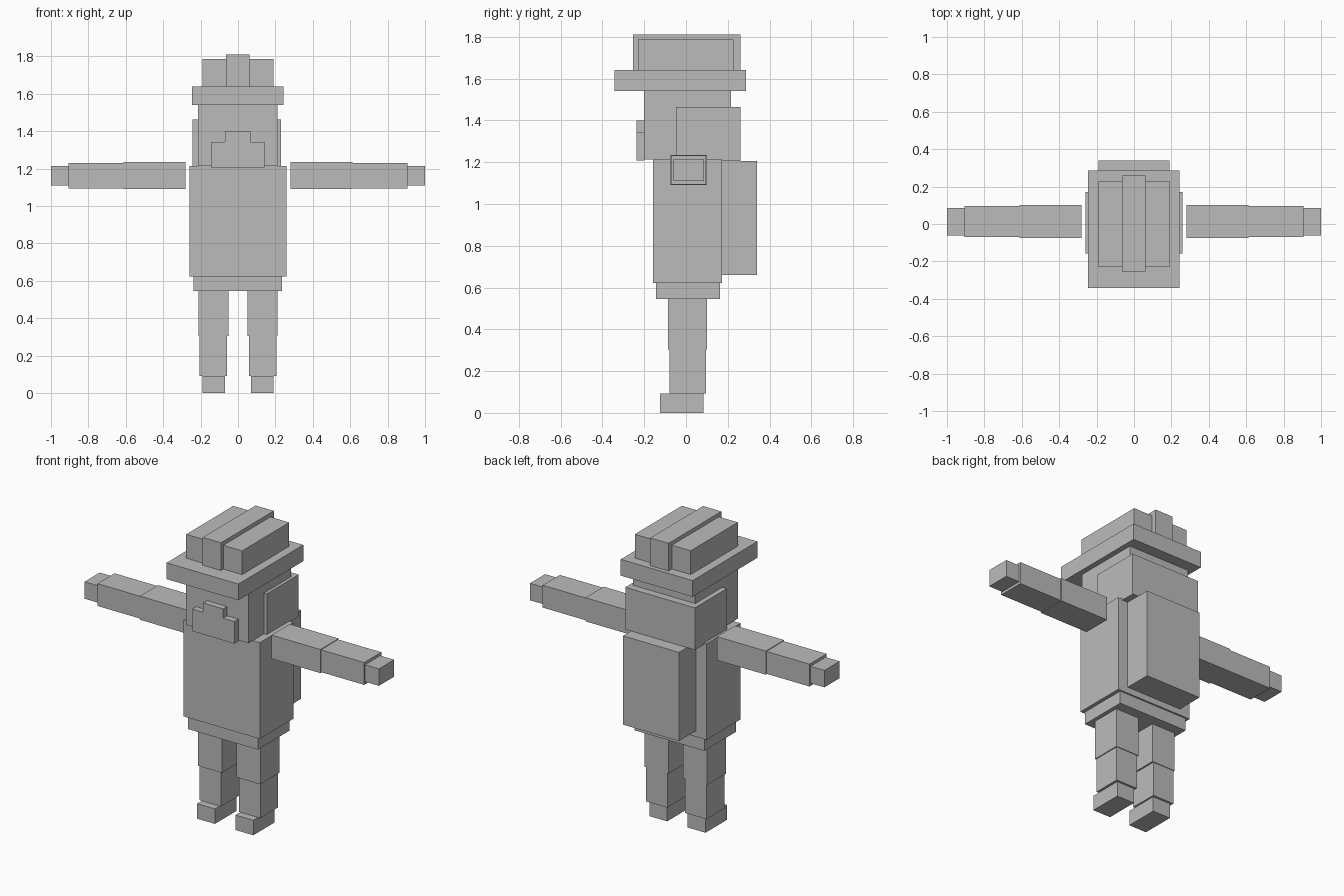
import bpy, bmesh

if "Cube" in bpy.data.objects:
    bpy.data.objects.remove(bpy.data.objects["Cube"])

grey = bpy.data.materials.new("plain grey")
grey.diffuse_color = (0.5, 0.5, 0.5, 1)
grey.use_nodes = True
grey.node_tree.nodes["Principled BSDF"].inputs["Base Color"].default_value = grey.diffuse_color


def finish(name, bm):
    mesh = bpy.data.meshes.new(name)
    bmesh.ops.recalc_face_normals(bm, faces=bm.faces)
    bm.to_mesh(mesh)
    bm.free()
    mesh.materials.append(grey)
    obj = bpy.data.objects.new(name, mesh)
    bpy.context.collection.objects.link(obj)
    return obj


def box(name, x, y, z):
    """Box spanning the (low, high) range on each axis."""
    bm = bmesh.new()
    bmesh.ops.create_cube(bm, size=1)
    for v in bm.verts:
        for i, (lo, hi) in enumerate((x, y, z)):
            v.co[i] = hi if v.co[i] > 0 else lo
    return finish(name, bm)


def pair(name, x, y, z):
    """Matching boxes on the right and left sides."""
    box(name + "_right", x, y, z)
    box(name + "_left", (-x[1], -x[0]), y, z)


# Torso and backpack
box("torso", (-0.26, 0.258), (-0.157, 0.172), (0.622, 1.213))
box("hips", (-0.238, 0.236), (-0.144, 0.162), (0.545, 0.622))
box("backpack", (-0.19, 0.19), (0.172, 0.34), (0.66, 1.205))

# Head and hair
box("head", (-0.213, 0.21), (-0.2, 0.215), (1.213, 1.54))
box("back_hair", (-0.244, 0.229), (-0.048, 0.262), (1.205, 1.463))

# Beard with stepped outline
bm = bmesh.new()
outline = [(-0.144, 1.207), (0.142, 1.207), (0.142, 1.343), (0.066, 1.343),
           (0.066, 1.4), (-0.07, 1.4), (-0.07, 1.343), (-0.144, 1.343)]
face = bm.faces.new([bm.verts.new((x, -0.238, z)) for x, z in outline])
ext = bmesh.ops.extrude_face_region(bm, geom=[face], use_keep_orig=True)
for v in ext["geom"]:
    if isinstance(v, bmesh.types.BMVert):
        v.co.y = -0.2
finish("beard", bm)

# Hat
box("hat_brim", (-0.245, 0.243), (-0.343, 0.286), (1.54, 1.64))
box("hat_crown", (-0.191, 0.189), (-0.23, 0.227), (1.64, 1.786))
box("hat_crest", (-0.063, 0.061), (-0.253, 0.26), (1.64, 1.81))

# Arms
pair("upper_arm", (0.281, 0.613), (-0.076, 0.101), (1.09, 1.235))
pair("forearm", (0.613, 0.906), (-0.07, 0.096), (1.094, 1.231))
pair("hand", (0.906, 1.0), (-0.061, 0.086), (1.11, 1.214))

# Legs
pair("thigh", (0.05, 0.212), (-0.086, 0.1), (0.304, 0.545))
pair("shin", (0.06, 0.206), (-0.078, 0.096), (0.092, 0.304))
pair("foot", (0.07, 0.191), (-0.124, 0.083), (0.0, 0.092))
